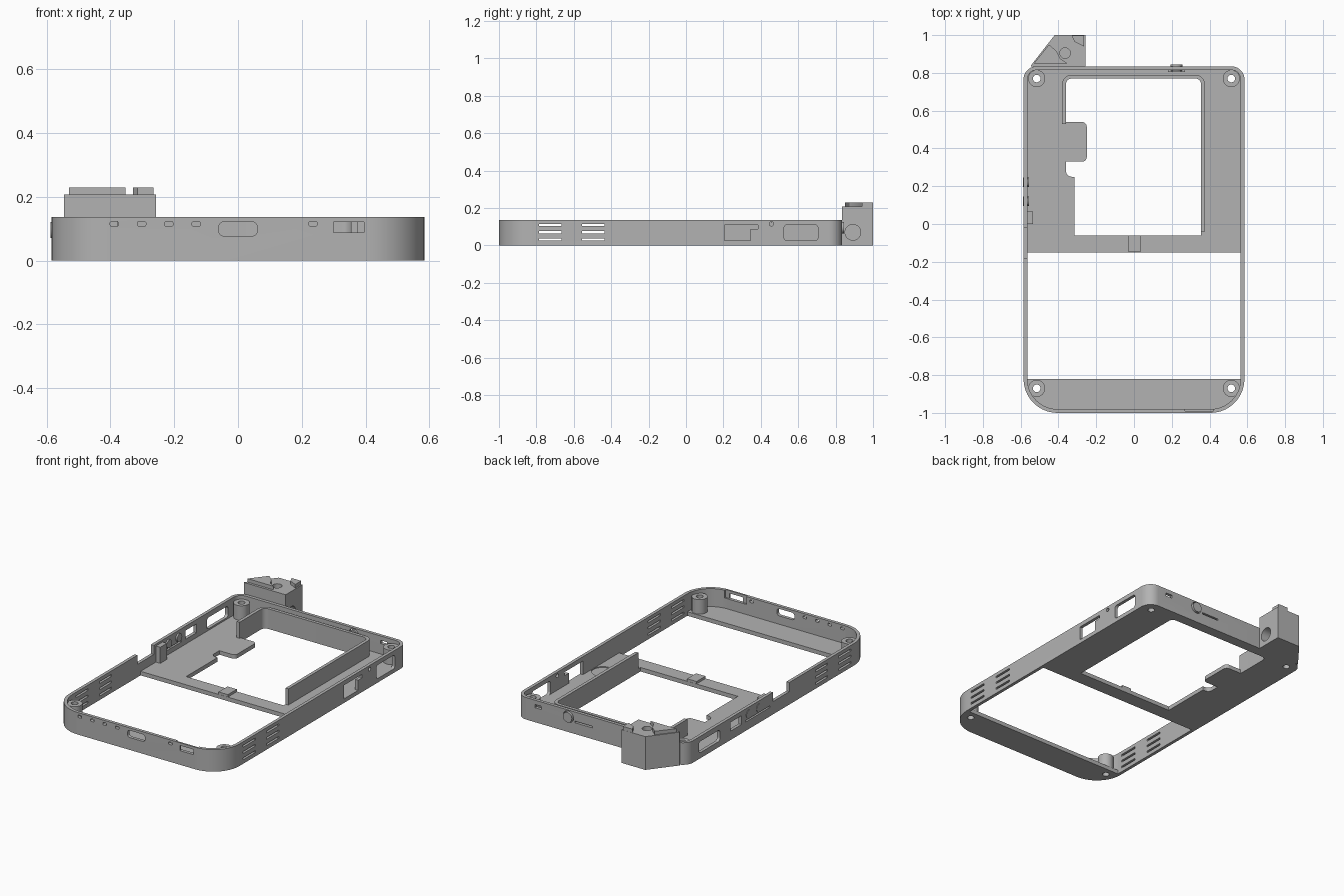
import bpy, bmesh, math
from mathutils import Vector, Matrix

cube = bpy.data.objects.get("Cube")
if cube:
    bpy.data.objects.remove(cube, do_unlink=True)

grey = bpy.data.materials.new("plain grey")
grey.use_nodes = True
grey.diffuse_color = (0.45, 0.45, 0.45, 1)
grey.node_tree.nodes["Principled BSDF"].inputs["Base Color"].default_value = (0.45, 0.45, 0.45, 1)


def finish(name, bm):
    bmesh.ops.recalc_face_normals(bm, faces=bm.faces)
    mesh = bpy.data.meshes.new(name)
    bm.to_mesh(mesh)
    bm.free()
    mesh.materials.append(grey)
    ob = bpy.data.objects.new(name, mesh)
    bpy.context.collection.objects.link(ob)
    return ob


def rounded(points):
    """Corners are (x, y) or (x, y, radius); radii become arcs."""
    out, n = [], len(points)
    for i, p in enumerate(points):
        c = Vector(p[:2])
        if len(p) == 2:
            out.append(c)
            continue
        a = (Vector(points[i - 1][:2]) - c).normalized()
        b = (Vector(points[(i + 1) % n][:2]) - c).normalized()
        r = p[2]
        centre = c + (a + b) * r
        for k in range(11):
            t = math.pi / 2 * k / 10
            out.append(centre - b * r * math.cos(t) - a * r * math.sin(t))
    return out


def add_prism(bm, points, z0, z1, matrix=Matrix()):
    pts = rounded(points)
    low = [bm.verts.new(matrix @ Vector((p.x, p.y, z0))) for p in pts]
    high = [bm.verts.new(matrix @ Vector((p.x, p.y, z1))) for p in pts]
    bm.faces.new(low[::-1])
    bm.faces.new(high)
    for i in range(len(pts)):
        j = (i + 1) % len(pts)
        bm.faces.new((low[i], low[j], high[j], high[i]))


def prism(name, points, z0, z1, matrix=Matrix()):
    bm = bmesh.new()
    add_prism(bm, points, z0, z1, matrix)
    return finish(name, bm)


def rect(x0, x1, y0, y1, r=0):
    corners = [(x0, y0), (x1, y0), (x1, y1), (x0, y1)]
    return [c + (r,) for c in corners] if r else corners


def box(name, x, y, z):
    return prism(name, rect(*x, *y), *z)


def disc(x, y, r, n=32):
    return [(x + r * math.cos(2 * math.pi * i / n), y + r * math.sin(2 * math.pi * i / n)) for i in range(n)]


def cut(target, cutter):
    mod = target.modifiers.new("cut", "BOOLEAN")
    mod.operation, mod.solver, mod.object = "DIFFERENCE", "EXACT", cutter
    bpy.context.view_layer.objects.active = target
    bpy.context.view_layer.update()
    bpy.ops.object.modifier_apply(modifier=mod.name)
    bpy.data.objects.remove(cutter, do_unlink=True)


# Matrices that stand a profile up: (x, z) along y, and (y, z) along x
ALONG_Y = Matrix(((1, 0, 0, 0), (0, 0, 1, 0), (0, 1, 0, 0), (0, 0, 0, 1)))
ALONG_X = Matrix(((0, 0, 1, 0), (1, 0, 0, 0), (0, 1, 0, 0), (0, 0, 0, 1)))
TOP, FLOOR, W, BACK = 0.137, 0.025, 0.585, 0.835


def outline(inset):
    x, f, b = W - inset, 0.18 - inset, 0.07 - inset
    return [(-x, inset - 1, f), (x, inset - 1, f), (x, BACK - inset, b), (-x, BACK - inset, b)]


# Tray with its cavity and floor openings
case = prism("case_shell", outline(0), 0, TOP)
cut(case, prism("cutter", outline(0.02), FLOOR, 0.3))
cut(case, box("cutter", (-0.565, 0.565), (-0.82, -0.15), (-0.1, 0.1)))
opening = [(-0.315, -0.06), (0.355, -0.06), (0.355, 0.77, 0.03), (-0.36, 0.77, 0.03),
           (-0.36, 0.54), (-0.25, 0.54, 0.025), (-0.25, 0.33, 0.025), (-0.36, 0.33),
           (-0.36, 0.25, 0.03), (-0.315, 0.25)]
cut(case, prism("cutter", opening, -0.1, 0.1))
cut(case, prism("cutter", disc(0.5, 0.105, 0.064), 0.019, 0.04))

# Front wall ports
bm = bmesh.new()
add_prism(bm, rect(-0.06, 0.06, 0.077, 0.121, 0.016), -1.1, -0.9, ALONG_Y)
for x in (-0.388, -0.302, -0.217, -0.131, 0.235):
    add_prism(bm, rect(x - 0.013, x + 0.013, 0.107, 0.123, 0.006), -1.1, -0.9, ALONG_Y)
add_prism(bm, rect(0.3, 0.395, 0.088, 0.12), -1.1, -0.9, ALONG_Y)
cut(case, finish("cutter", bm))
cut(case, box("cutter", (0.27, 0.42), (-0.99, -0.9), (0.088, 0.2)))

# Vent slots on both long walls
bm = bmesh.new()
for y in (-0.785, -0.555):
    for z in (0.031, 0.07, 0.109):
        add_prism(bm, rect(y, y + 0.12, z - 0.006, z + 0.006), -0.7, 0.7, ALONG_X)
cut(case, finish("cutter", bm))

# Left wall windows
bm = bmesh.new()
add_prism(bm, [(0.205, 0.025), (0.345, 0.025), (0.345, 0.088), (0.385, 0.088), (0.385, 0.11), (0.205, 0.11)],
          0.54, 0.7, ALONG_X)
add_prism(bm, rect(0.525, 0.705, 0.025, 0.11, 0.015), 0.54, 0.7, ALONG_X)
add_prism(bm, disc(0.457, 0.115, 0.012, 16), 0.54, 0.7, ALONG_X)
cut(case, finish("cutter", bm))

# Right wall windows, lever slit and open notch
bm = bmesh.new()
add_prism(bm, rect(0.5, 0.71, 0.035, 0.105, 0.02), -0.7, -0.54, ALONG_X)
add_prism(bm, rect(0.29, 0.4, 0.055, 0.11), -0.7, -0.54, ALONG_X)
add_prism(bm, rect(0.01, 0.25, 0.055, 0.065), -0.7, -0.54, ALONG_X)
add_prism(bm, rect(-0.18, -0.02, 0.08, 0.2), -0.7, -0.54, ALONG_X)
cut(case, finish("cutter", bm))

# Back wall port, lever slit and button opening
bm = bmesh.new()
add_prism(bm, rect(0.41, 0.455, 0.09, 0.11), 0.8, 0.9, ALONG_Y)
add_prism(bm, rect(0.06, 0.18, 0.07, 0.08), 0.8, 0.9, ALONG_Y)
add_prism(bm, disc(0.225, 0.095, 0.036), 0.8, 0.9, ALONG_Y)
cut(case, finish("cutter", bm))

# Screw posts in the corners
posts = [(sx * 0.515, y) for sx in (-1, 1) for y in (-0.87, 0.77)]
for x, y in posts:
    cut(case, prism("cutter", disc(x, y, 0.02), -0.1, 0.2))
    post = prism(("front" if y < 0 else "back") + ("_right" if x < 0 else "_left") + "_screw_post",
                 disc(x, y, 0.045), FLOOR, 0.115)
    cut(post, prism("cutter", disc(x, y, 0.02), -0.1, 0.2))

# Upright frame around the floor opening
frame = prism("inner_frame", [(-0.38, 0.53), (-0.36, 0.53), (-0.36, 0.77, 0.03), (0.355, 0.77, 0.03),
                              (0.355, -0.04), (0.375, -0.04), (0.375, 0.79, 0.05), (-0.38, 0.79, 0.05)],
              FLOOR, 0.125)

# Small clips and buttons
box("front_rib_clip", (-0.03, 0.035), (-0.149, -0.061), (FLOOR, 0.04))
box("side_clip_block", (-0.566, -0.535), (0.0, 0.065), (FLOOR, 0.125))
for i, y in enumerate((0.12, 0.22)):
    prism("side_button_%d" % (i + 1), disc(y, 0.095, 0.025), -0.588, -0.555, ALONG_X)
prism("back_button", disc(0.225, 0.095, 0.031), 0.81, 0.845, ALONG_Y)
box("back_button_stem", (0.18, 0.27), (0.805, 0.814), (0.088, 0.102))

# Corner mount behind the tray, with its two bores
mount = prism("corner_mount", [(-0.545, BACK), (-0.257, BACK), (-0.257, 1.0), (-0.42, 1.0), (-0.545, 0.84)],
              0, 0.207)
cut(mount, prism("cutter", disc(-0.365, 0.905, 0.028), 0.1, 0.3))
cut(mount, prism("cutter", disc(0.892, 0.07, 0.042), -0.33, -0.2, ALONG_X))
prism("mount_side_ridge", [(-0.53, 0.85), (-0.352, 0.85), (-0.39, 0.875), (-0.41, 0.915), (-0.45, 0.95)],
      0.207, 0.229)
prism("mount_back_ridge", [(-0.33, 0.999), (-0.315, 0.965), (-0.265, 0.94), (-0.265, 0.999)], 0.207, 0.229)

# Smooth the round walls and keep hard edges
for ob in bpy.context.scene.objects:
    ob.select_set(ob.type == "MESH")
bpy.context.view_layer.objects.active = case
bpy.ops.object.shade_smooth_by_angle(angle=math.radians(30))
